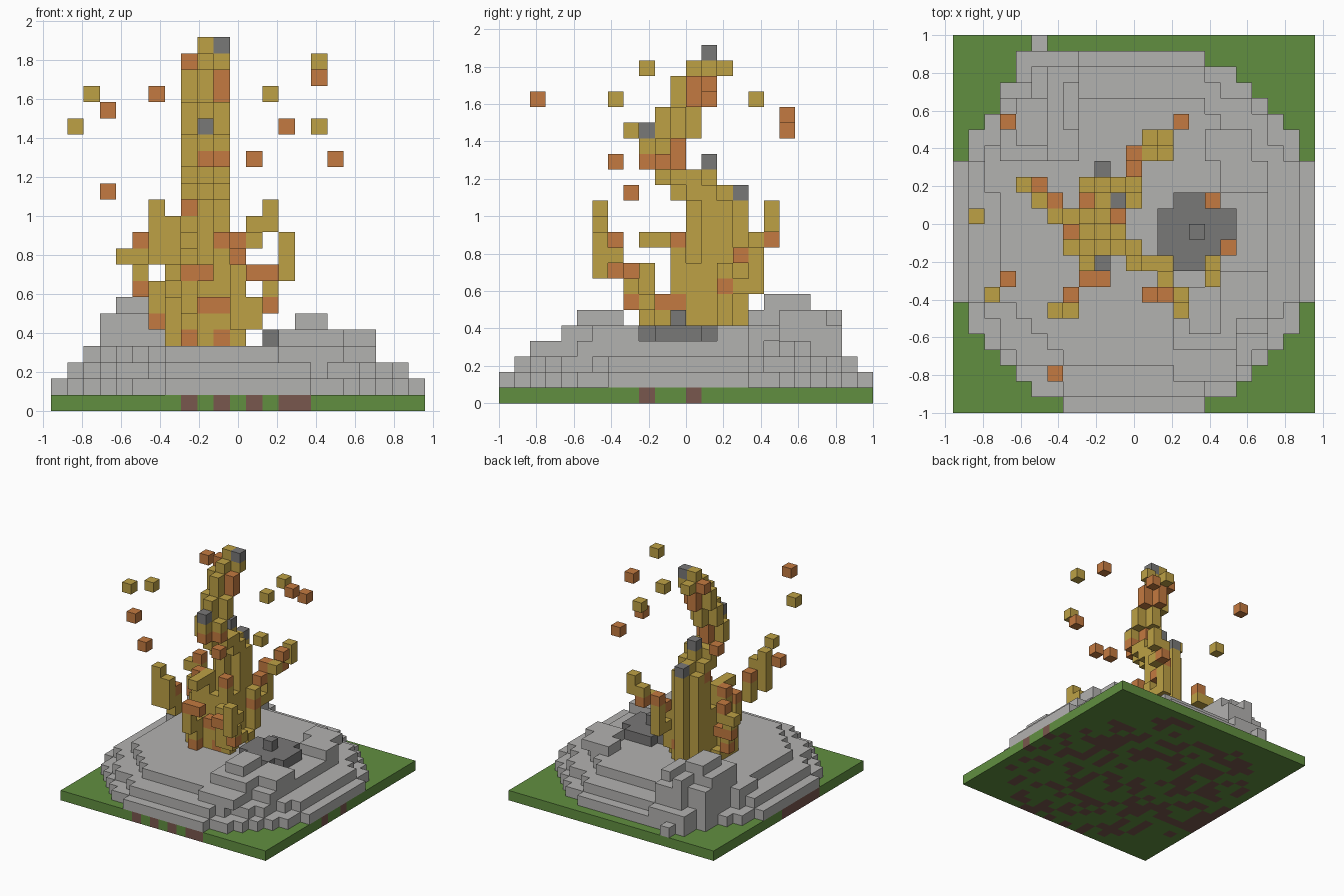
import bpy, bmesh, random
from mathutils import Vector

old = bpy.data.objects.get("Cube")
if old:
    bpy.data.objects.remove(old)

random.seed(4)
S = 1 / 12                       # block size
NX, NY = 23, 24                  # ground size in blocks
MID = 11                         # mound centre, both axes

COLOURS = {
    "grass": (.12, .275, .051), "soil": (.19, .095, .075),
    "stone": (.45, .445, .435), "dark_rock": (.19, .188, .186),
    "gold": (.51, .355, .06), "orange": (.55, .195, .052),
}
MATS = {}
for label, rgb in COLOURS.items():
    m = bpy.data.materials.new(label)
    m.use_nodes = True
    m.diffuse_color = (*rgb, 1)
    bsdf = m.node_tree.nodes["Principled BSDF"]
    bsdf.inputs["Base Color"].default_value = (*rgb, 1)
    bsdf.inputs["Roughness"].default_value = .9
    MATS[label] = m
NAMES = list(COLOURS)

blocks = {}                      # cell -> (part, colour)


def put(part, colour, cell):
    blocks[tuple(cell)] = (part, colour)


def box(part, colour, xs, ys, zs):
    for i in range(xs[0], xs[1] + 1):
        for j in range(ys[0], ys[1] + 1):
            for k in range(zs[0], zs[1] + 1):
                put(part, colour, (i, j, k))


def disc(part, colour, centre, limit, k):
    for i in range(NX):
        for j in range(NY):
            if (i - centre[0]) ** 2 + (j - centre[1]) ** 2 <= limit:
                put(part, colour, (i, j, k))


def path(part, points):
    """Fill blocks along a line of waypoints."""
    for a, b in zip(points, points[1:]):
        a, b = Vector(a), Vector(b)
        n = int(max(abs(c) for c in b - a))
        for t in range(n + 1):
            put(part, "gold", [round(c) for c in a.lerp(b, t / n)])


def tint(colour, *cells):
    for c in cells:
        if c in blocks:
            blocks[c] = (blocks[c][0], colour)


# Ground slab: grass with soil patches below the mound
for i in range(NX):
    for j in range(NY):
        under = (i - MID) ** 2 + (j - MID) ** 2 <= 140
        soil = under and random.random() < .42
        if j == 0:
            soil = i in (8, 10, 12, 14, 15)
        elif i == NX - 1:
            soil = j in (9, 12)
        put("ground", "soil" if soil else "grass", (i, j, 0))

# Stepped mound
for k, limit in enumerate((140, 116, 80), 1):
    disc("mound", "stone", (MID, MID), limit, k)

# Raised stones on the front and the left rim
box("mound", "stone", (14, 17), (2, 4), (3, 3))
box("mound", "stone", (18, 19), (5, 14), (3, 3))
box("mound", "stone", (14, 17), (4, 7), (4, 4))
box("mound", "stone", (17, 19), (6, 8), (4, 4))
box("mound", "stone", (15, 16), (5, 7), (5, 5))
box("mound", "stone", (17, 19), (14, 15), (4, 4))
box("mound", "stone", (16, 18), (16, 17), (4, 4))

# Tall ridge at the back right corner
box("ridge", "stone", (2, 5), (14, 16), (1, 3))
box("ridge", "stone", (3, 7), (16, 20), (1, 4))
box("ridge", "stone", (5, 7), (21, 21), (1, 4))
box("ridge", "stone", (4, 7), (21, 22), (1, 2))
box("ridge", "stone", (3, 5), (16, 19), (5, 5))
box("ridge", "stone", (5, 5), (20, 21), (5, 5))
box("ridge", "stone", (7, 7), (18, 20), (5, 5))
box("ridge", "stone", (4, 5), (17, 19), (6, 6))
put("ridge", "stone", (5, 23, 1))

# Dark vent with a plug
disc("vent", "dark_rock", (15, 11), 5, 4)
put("vent", "dark_rock", (15, 11, 5))

# Swaying central jet: first and last row at each height, from the mound up
SWAY = [(11, 15)] * 5 + [(12, 15)] * 4 + [(11, 14), (10, 13), (9, 11), (9, 11),
        (10, 12), (10, 12), (11, 13), (11, 13), (12, 14)]
for k, (a, b) in enumerate(SWAY, 4):
    box("central_jet", "gold", (9, 9), (a, b), (k, k))
    box("central_jet", "gold", (8, 10), (a + 1, b - 1), (k, k))
box("central_jet", "gold", (9, 10), (13, 13), (22, 22))
box("central_jet", "gold", (8, 10), (10, 14), (4, 5))
box("central_jet", "gold", (7, 7), (10, 11), (4, 6))

# Side jets
path("back_left_jet", [(11, 13, 4), (11, 14, 5), (11, 14, 7), (11, 16, 7), (11, 16, 10),
                       (12, 16, 10), (12, 17, 10), (12, 17, 11), (13, 17, 11), (13, 17, 12)])
path("back_left_jet", [(11, 14, 8), (11, 15, 9)])
path("right_jet", [(7, 12, 4), (6, 12, 5), (6, 12, 7), (6, 13, 7), (5, 13, 7),
                   (5, 13, 8), (5, 14, 9), (5, 14, 10)])
path("right_jet", [(5, 14, 9), (4, 14, 9)])
path("front_right_jet", [(8, 10, 4), (8, 9, 4), (8, 9, 6), (8, 8, 6), (8, 8, 8),
                         (7, 7, 8), (7, 7, 10), (7, 6, 10), (7, 6, 11), (6, 6, 11), (6, 6, 12)])
path("front_right_jet", [(8, 8, 8), (9, 8, 8)])
path("front_right_jet", [(7, 6, 9), (6, 6, 9), (6, 6, 10)])
path("front_left_jet", [(10, 10, 4), (11, 10, 4), (11, 9, 5), (12, 9, 5), (12, 9, 6),
                        (13, 9, 6), (13, 8, 6), (13, 8, 7), (13, 7, 8), (14, 6, 8), (14, 6, 10)])
path("front_left_jet", [(14, 6, 9), (14, 7, 9)])
path("front_left_jet", [(12, 9, 6), (11, 9, 6), (11, 9, 8)])
path("front_left_jet", [(13, 7, 8), (12, 7, 8)])
path("inner_jet", [(7, 11, 6), (7, 11, 10), (8, 11, 10), (8, 9, 10)])
path("inner_jet", [(8, 11, 6), (8, 11, 10)])
path("inner_jet", [(10, 11, 5), (10, 11, 10)])
path("inner_jet", [(9, 10, 6), (10, 10, 6)])

# Hotter and cooled blocks in the jets
tint("orange", (8, 13, 21), (10, 12, 20), (10, 12, 19), (9, 13, 20), (9, 13, 19), (10, 10, 15),
     (9, 9, 15), (9, 11, 15), (9, 11, 16), (8, 13, 12), (9, 10, 6), (10, 10, 6),
     (8, 9, 4), (10, 10, 4))
tint("orange", (11, 16, 10), (11, 15, 9), (12, 17, 10), (11, 14, 7), (5, 14, 10), (5, 13, 7),
     (6, 13, 7), (6, 12, 5), (7, 7, 10), (8, 8, 8), (9, 8, 8), (12, 7, 8), (13, 7, 8),
     (13, 8, 6), (7, 11, 10), (10, 11, 10), (10, 11, 6), (10, 14, 5))
for cell in ((10, 13, 22), (9, 9, 17), (9, 13, 15), (9, 15, 13)):
    put("central_jet", "dark_rock", cell)

# Flying sparks
for cell in ((2, 7, 19), (1, 12, 17), (13, 16, 19), (16, 8, 17), (16, 9, 21)):
    put("sparks", "gold", cell)
for cell in ((3, 18, 18), (14, 18, 17), (3, 8, 13), (6, 2, 19),
             (16, 13, 20), (17, 10, 15), (12, 7, 15)):
    put("sparks", "orange", cell)


def face_corners(cell, axis, side):
    """Corners of one block face, wound to point outwards."""
    u, v = (axis + 1) % 3, (axis + 2) % 3
    ring = [(0, 0), (1, 0), (1, 1), (0, 1)]
    for a, b in ring if side else ring[::-1]:
        p = list(cell)
        p[axis] += side
        p[u] += a
        p[v] += b
        yield tuple(p)


# Build one mesh per part from the exposed block faces
for part in dict.fromkeys(p for p, c in blocks.values()):
    bm, verts = bmesh.new(), {}
    used = [n for n in NAMES if (part, n) in blocks.values()]
    for cell, (owner, colour) in blocks.items():
        if owner != part:
            continue
        for axis in range(3):
            for side in (0, 1):
                near = list(cell)
                near[axis] += 2 * side - 1
                if tuple(near) in blocks:
                    continue
                loop = []
                for p in face_corners(cell, axis, side):
                    if p not in verts:
                        verts[p] = bm.verts.new(((p[0] - NX / 2) * S, (p[1] - NY / 2) * S, p[2] * S))
                    loop.append(verts[p])
                bm.faces.new(loop).material_index = used.index(colour)
    mesh = bpy.data.meshes.new(part)
    bm.to_mesh(mesh)
    bm.free()
    for n in used:
        mesh.materials.append(MATS[n])
    bpy.context.collection.objects.link(bpy.data.objects.new(part, mesh))
